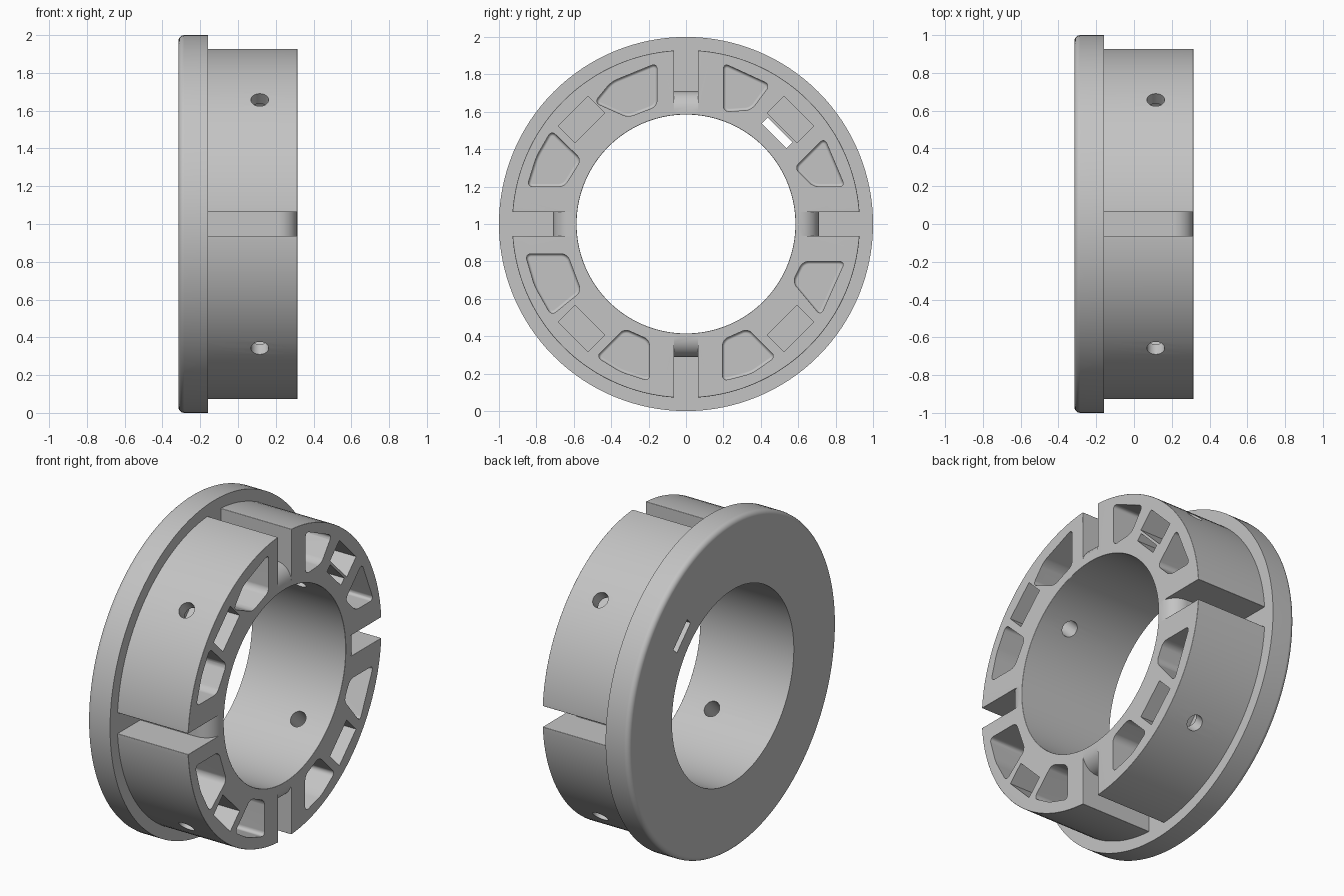
import bpy, bmesh, math
from mathutils import Matrix, Vector

if "Cube" in bpy.data.objects:
    bpy.data.objects.remove(bpy.data.objects["Cube"])

BACK, SHELF, FRONT = -0.315, -0.16, 0.315
BORE, BODY_R, FLANGE_R = 0.585, 0.93, 1.0
AXIS = Matrix.Translation((0, 0, 1))

grey = bpy.data.materials.new("plain grey")
grey.use_nodes = True
grey.diffuse_color = (0.55, 0.55, 0.55, 1)
grey.node_tree.nodes["Principled BSDF"].inputs["Base Color"].default_value = grey.diffuse_color


def make_object(name, bm, helper=False):
    bmesh.ops.recalc_face_normals(bm, faces=bm.faces)
    mesh = bpy.data.meshes.new(name)
    bm.to_mesh(mesh)
    bm.free()
    mesh.materials.append(grey)
    obj = bpy.data.objects.new(name, mesh)
    bpy.context.collection.objects.link(obj)
    obj.hide_render = helper
    return obj


def ring(name, profile, steps=128):
    """Revolve a closed (x, radius) profile about the x axis."""
    bm = bmesh.new()
    loops = []
    for i in range(steps):
        turn = Matrix.Rotation(math.tau * i / steps, 4, 'X')
        loops.append([bm.verts.new(AXIS @ turn @ Vector((x, 0, r))) for x, r in profile])
    n = len(profile)
    for i, a in enumerate(loops):
        b = loops[(i + 1) % steps]
        for j in range(n):
            k = (j + 1) % n
            bm.faces.new((a[j], a[k], b[k], b[j]))
    return make_object(name, bm)


def prism(bm, points, offset):
    """Extrude a planar outline and return the new geometry."""
    base = bm.faces.new([bm.verts.new(p) for p in points])
    out = bmesh.ops.extrude_face_region(bm, geom=[base])["geom"]
    moved = [v for v in out if isinstance(v, bmesh.types.BMVert)]
    bmesh.ops.translate(bm, verts=moved, vec=offset)
    return base


def box(bm, low, high, turn):
    """Box between two corners in (x, tangent, radius), turned about the axis."""
    size = Vector(high) - Vector(low)
    mid = (Vector(high) + Vector(low)) / 2
    place = AXIS @ turn @ Matrix.Translation(mid) @ Matrix.Diagonal((*size, 1))
    bmesh.ops.create_cube(bm, size=1, matrix=place)


def cut(target, cutters):
    """Subtract cutters, bake the result and drop the cutters."""
    for c in cutters:
        mod = target.modifiers.new("cut", 'BOOLEAN')
        mod.operation, mod.solver, mod.object = 'DIFFERENCE', 'EXACT', c
    bpy.context.view_layer.update()
    graph = bpy.context.evaluated_depsgraph_get()
    baked = bpy.data.meshes.new_from_object(target.evaluated_get(graph))
    target.modifiers.clear()
    target.data = baked
    for c in cutters:
        bpy.data.objects.remove(c)


def turns(start):
    return [Matrix.Rotation(math.radians(start + 90 * i), 4, 'X') for i in range(4)]


# Flange with a rounded back rim
R = 0.03
rim = [(BACK + R - R * math.cos(a), FLANGE_R - R + R * math.sin(a))
       for a in (math.pi / 2 * i / 5 for i in range(6))]
flange = ring("flange", [(BACK, BORE)] + rim + [(SHELF, FLANGE_R), (SHELF, BORE)])

# Body ring, divided by four slots with a rounded inner lip
body = ring("slotted_body", [(SHELF, BORE), (SHELF, BODY_R), (FRONT, BODY_R), (FRONT, BORE)])
lip = [(FRONT - 0.1 + 0.1 * math.sin(a), 0.61 + 0.1 * math.cos(a))
       for a in (math.pi / 2 * i / 6 for i in range(7))]
outline = [(-0.2, 0.71)] + lip + [(0.4, 0.61), (0.4, 1.1), (-0.2, 1.1)]
bm = bmesh.new()
for turn in turns(0):
    move = AXIS @ turn
    pts = [move @ Vector((x, -0.063, r)) for x, r in outline]
    prism(bm, pts, turn @ Vector((0, 0.126, 0)))
cut(body, [make_object("slot_cutter", bm, True)])

# Soften the exposed outer edges of the body
bm = bmesh.new()
bm.from_mesh(body.data)
bmesh.ops.remove_doubles(bm, verts=bm.verts, dist=0.0001)


def exposed(e):
    on_shelf = all(v.co.x < SHELF + 0.001 for v in e.verts)
    return (len(e.link_faces) == 2 and e.is_convex and not on_shelf
            and e.calc_face_angle() > math.radians(50))


def lip_edge(e):
    radii = [math.hypot(v.co.y, v.co.z - 1) for v in e.verts]
    return max(radii) < 0.7 and min(radii) > BORE + 0.005


edges = [e for e in bm.edges if exposed(e) and not lip_edge(e)]
bmesh.ops.bevel(bm, geom=edges, offset=0.018, segments=3, profile=0.5,
                affect='EDGES', clamp_overlap=True)
bm.to_mesh(body.data)
bm.free()

# Rounded hollows in the front face, as (y, height above axis) corners
hollows = [
    [(-.155, .86), (-.155, .63), (-.31, .57), (-.49, .65), (-.4, .76)],
    [(-.72, .5), (-.56, .345), (-.65, .2), (-.85, .2), (-.8, .36)],
    [(.2, .86), (.2, .6), (.35, .61), (.45, .745)],
    [(.74, .46), (.85, .2), (.68, .2), (.58, .3)],
    [(.195, -.62), (.33, -.56), (.48, -.71), (.35, -.8), (.195, -.84)],
    [(.57, -.31), (.625, -.2), (.85, -.2), (.72, -.49)],
    [(-.48, -.71), (-.33, -.56), (-.195, -.62), (-.195, -.84), (-.35, -.79)],
    [(-.86, -.16), (-.635, -.16), (-.56, -.36), (-.72, -.49), (-.81, -.33)],
]
bm = bmesh.new()
for corners in hollows:
    one = bmesh.new()
    floor = prism(one, [(-0.12, y, 1 + h) for y, h in corners], (0.6, 0, 0))
    bmesh.ops.recalc_face_normals(one, faces=one.faces)
    sides = [e for e in one.edges if abs(e.verts[0].co.x - e.verts[1].co.x) > 0.1]
    bmesh.ops.bevel(one, geom=sides, offset=0.03, segments=4, profile=0.5, affect='EDGES')
    base = [e for e in one.edges if all(v.co.x < -0.11 for v in e.verts)]
    bmesh.ops.bevel(one, geom=base, offset=0.015, segments=3, profile=0.5, affect='EDGES')
    part = bpy.data.meshes.new("hollow")
    one.to_mesh(part)
    one.free()
    bm.from_mesh(part)
    bpy.data.meshes.remove(part)
hollow_cutter = make_object("hollow_cutter", bm, True)

# Nut pockets and radial screw holes between the slots
bm = bmesh.new()
for turn in turns(45):
    box(bm, (0, -0.113, 0.727), (0.5, 0.113, 0.854), turn)
nut_cutter = make_object("nut_cutter", bm, True)
bm = bmesh.new()
for turn in turns(45):
    place = AXIS @ turn @ Matrix.Translation((0.115, 0, 0.75))
    bmesh.ops.create_cone(bm, cap_ends=True, segments=32, radius1=0.047, radius2=0.047,
                          depth=0.6, matrix=place)
screw_cutter = make_object("screw_cutter", bm, True)


# Single window passing through the body and flange
def window():
    w = bmesh.new()
    box(w, (-0.5, -0.094, 0.667), (0.5, 0.094, 0.712), Matrix.Rotation(math.radians(-45), 4, 'X'))
    return make_object("window_cutter", w, True)


cut(body, [hollow_cutter, nut_cutter, screw_cutter, window()])
cut(flange, [window()])

# Smooth round surfaces, crisp edges
for obj in (flange, body):
    bpy.ops.object.select_all(action='DESELECT')
    obj.select_set(True)
    bpy.context.view_layer.objects.active = obj
    bpy.ops.object.shade_smooth_by_angle(angle=math.radians(35))
    normals = obj.modifiers.new("even_normals", 'WEIGHTED_NORMAL')
    normals.keep_sharp = True
